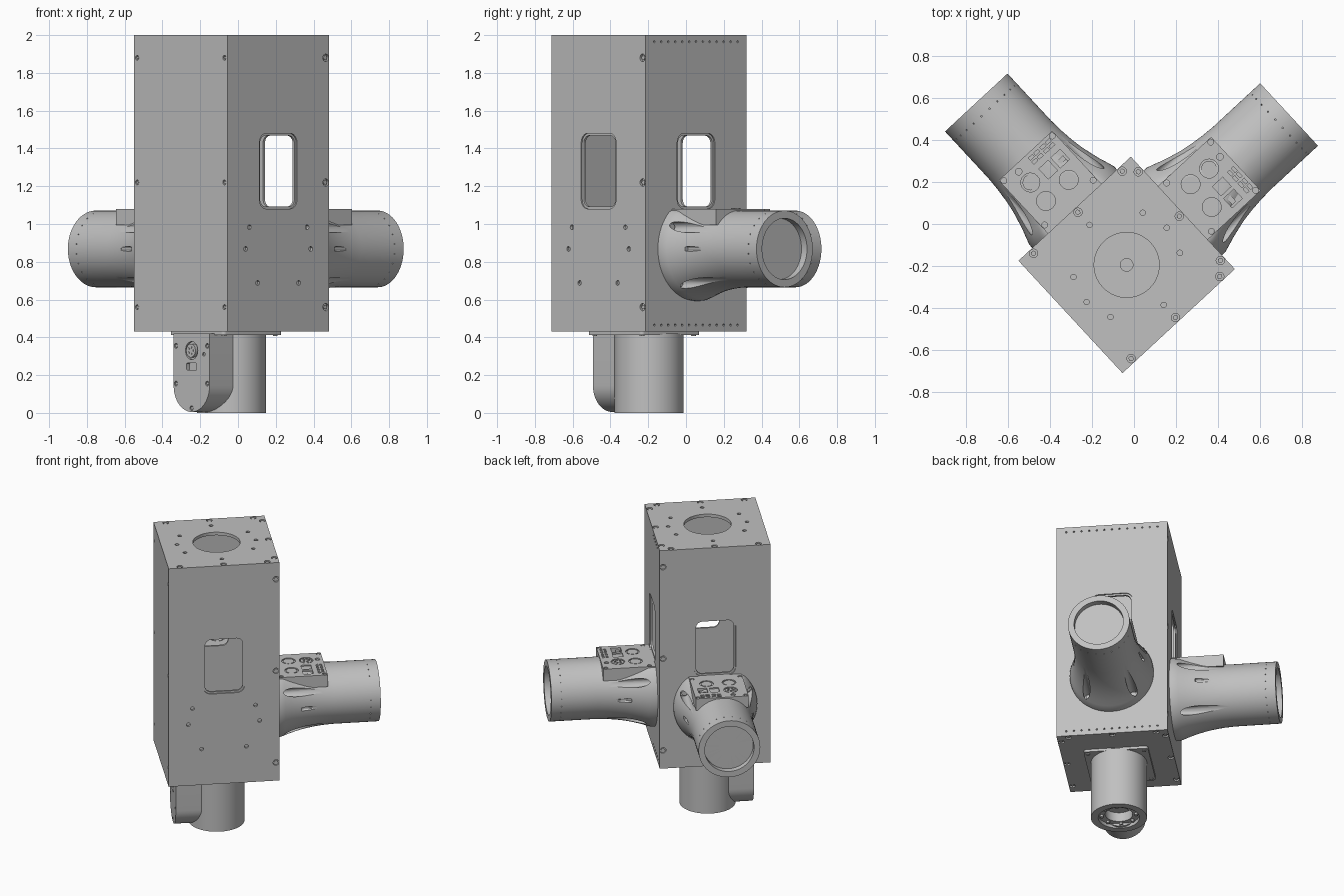
import bpy, bmesh, math
from mathutils import Matrix, Vector

cube = bpy.data.objects.get("Cube")
if cube:
    bpy.data.objects.remove(cube, do_unlink=True)

mat = bpy.data.materials.new("light grey metal")
mat.use_nodes = True
GREY = (0.53, 0.53, 0.53, 1)
mat.diffuse_color = GREY
mat.node_tree.nodes["Principled BSDF"].inputs["Base Color"].default_value = GREY

# Whole assembly is turned about the tower axis
WORLD = Matrix.Translation((-0.035, -0.195, 0)) @ Matrix.Rotation(math.radians(42.8), 4, "Z")
OUTWARD = Matrix(((0, 0, 1, 0), (1, 0, 0, 0), (0, 1, 0, 0), (0, 0, 0, 1)))
HALF, WALL, LOW, TOP = 0.365, 0.022, 0.43, 2.0
AXIS = 0.868
parts = []


def up(angle=0, z=0):
    """Frame with x outward along the angle and z up."""
    return WORLD @ Matrix.Rotation(math.radians(angle), 4, "Z") @ Matrix.Translation((0, 0, z))


def side(angle, z=0, dist=0):
    """Frame with x sideways, y up and z outward along the angle."""
    return up(angle, z) @ OUTWARD @ Matrix.Translation((0, 0, dist))


def disc(r, n=24):
    return [(r * math.cos(math.tau * i / n), r * math.sin(math.tau * i / n)) for i in range(n)]


def rect(w, h, r=0.0, n=6):
    if not r:
        return [(-w, -h), (w, -h), (w, h), (-w, h)]
    pts = []
    for k, (sx, sy) in enumerate([(1, 1), (-1, 1), (-1, -1), (1, -1)]):
        for i in range(n + 1):
            a = math.pi / 2 * (k + i / n)
            pts.append((sx * (w - r) + r * math.cos(a), sy * (h - r) + r * math.sin(a)))
    return pts


def prism(bm, pts, z0, z1, frame, at=(0, 0)):
    lo, hi = [[bm.verts.new(frame @ Vector((x + at[0], y + at[1], z))) for x, y in pts] for z in (z0, z1)]
    bm.faces.new(lo[::-1])
    bm.faces.new(hi)
    for i in range(len(pts)):
        j = (i + 1) % len(pts)
        bm.faces.new((lo[i], lo[j], hi[j], hi[i]))


def lathe(bm, profile, frame, n=72, ceiling=9.0):
    """Spin (radius, height) points round the frame's z; first and last lie on the axis."""
    rings = []
    for r, z in profile:
        pts = disc(r, n) if r else [(0, 0)]
        rings.append([bm.verts.new(frame @ Vector((x, min(y, ceiling), z))) for x, y in pts])
    for a, b in zip(rings, rings[1:]):
        for i in range(n):
            j = (i + 1) % n
            if len(a) == 1:
                bm.faces.new((a[0], b[j], b[i]))
            elif len(b) == 1:
                bm.faces.new((a[i], a[j], b[0]))
            else:
                bm.faces.new((a[i], a[j], b[j], b[i]))


def finish(name, bm):
    bmesh.ops.recalc_face_normals(bm, faces=bm.faces)
    mesh = bpy.data.meshes.new(name)
    bm.to_mesh(mesh)
    bm.free()
    mesh.materials.append(mat)
    obj = bpy.data.objects.new(name, mesh)
    bpy.context.collection.objects.link(obj)
    parts.append(obj)
    return obj


def cut(obj, bm):
    """Subtract the cutter and apply the result."""
    cutter = finish("cutter", bm)
    parts.remove(cutter)
    cutter.hide_render = True
    mod = obj.modifiers.new("cut", "BOOLEAN")
    mod.operation, mod.solver, mod.object = "DIFFERENCE", "EXACT", cutter
    bpy.context.view_layer.update()
    result = bpy.data.meshes.new_from_object(obj.evaluated_get(bpy.context.evaluated_depsgraph_get()))
    obj.modifiers.clear()
    obj.data = result
    bpy.data.objects.remove(cutter, do_unlink=True)


# Tower: hollow square housing
bm = bmesh.new()
prism(bm, rect(HALF, HALF), LOW, TOP, up())
tower = finish("tower_housing", bm)
bm = bmesh.new()
prism(bm, rect(HALF - WALL, HALF - WALL), LOW + WALL, TOP - WALL, up())
cut(tower, bm)

# Counterbored screws, plain holes and window recesses in the tower
BOLTS = [(s * x, y) for s in (-1, 1) for x, y in ((0.208, 0.115), (0.235, 0), (0.148, -0.18))]
holes, screws, through = bmesh.new(), bmesh.new(), bmesh.new()


def screw(frame, at, r=0.02):
    prism(holes, disc(r, 16), -0.012, 0.01, frame, at)
    prism(screws, disc(r * 0.65, 6), -0.016, -0.004, frame, at)


lid = up(0, TOP)
base = up(0, LOW) @ Matrix.Rotation(math.pi, 4, "X")
for frame in (lid, base):
    for t in (-0.288, 0, 0.288):
        for at in ((0.342, t), (t, 0.342), (t, -0.342)):
            screw(frame, at)
for a in (0, 30, 90, 150, 180, 210, 270, 330):
    spot = (0.26 * math.cos(math.radians(a)), 0.26 * math.sin(math.radians(a)))
    prism(holes, disc(0.013, 12), -0.015, 0.01, lid, spot)
for z in (0.56, 1.22, 1.88):
    screw(side(-90, z, HALF), (0.343, 0))
    screw(side(90, z, HALF), (-0.343, 0))
    for t in (-0.34, 0.34):
        screw(side(180, z, HALF), (t, 0), 0.013)
for at in BOLTS:
    prism(holes, disc(0.013, 12), -0.015, 0.01, side(-90, AXIS, HALF), at)
for z in (LOW + 0.035, TOP - 0.035):
    for i in range(13):
        prism(holes, disc(0.006, 8), -0.01, 0.01, side(0, z, HALF), (0.05 * (i - 6), 0))
for a in (0, 90, -90):
    window = side(a, 1.28, HALF)
    prism(holes, rect(0.136, 0.2, 0.05), -0.008, 0.01, window)
    prism(through, rect(0.124, 0.188, 0.04), -0.05, 0.02, window)
prism(through, disc(0.155, 64), -0.05, 0.02, lid)
prism(through, disc(0.03), -0.012, 0.05, up(0, LOW + WALL))
cut(tower, holes)
cut(tower, through)
finish("tower_screws", screws)

# Two flared side tubes with a connector panel on each
FLARE = [(0, 0.35), (0.275, 0.35), (0.275, 0.385), (0.264, 0.42), (0.25, 0.46), (0.236, 0.51), (0.224, 0.56),
         (0.214, 0.62), (0.207, 0.68), (0.203, 0.75), (0.203, 1.055), (0.162, 1.055), (0.162, 1.012), (0, 1.012)]
for label, a in (("left", 0), ("right", 90)):
    axis = side(a, AXIS)
    bm = bmesh.new()
    lathe(bm, FLARE, axis, ceiling=0.204)
    tube = finish(label + "_tube", bm)

    # Bolt grooves, side slits and a ring of tiny end holes
    grooves, bolts = bmesh.new(), bmesh.new()
    for x, y in BOLTS:
        if y:
            prism(grooves, disc(0.029, 20), 0.39, 0.78, axis, (x, y))
            prism(bolts, disc(0.019, 12), 0.38, 0.405, axis, (x, y))
        else:
            prism(grooves, disc(0.013, 12), 0.53, 0.63, axis, (x * 0.95, y))
    for i in range(24):
        spot = side(a, AXIS) @ Matrix.Rotation(math.tau * (i + 0.5) / 24, 4, "Z") @ OUTWARD
        prism(grooves, disc(0.004, 6), 0.195, 0.22, spot, (0, 0.99))
    cut(tube, grooves)
    finish(label + "_tube_bolts", bolts)

    # Panel block with recessed sockets; positions are (outward, sideways)
    deck = up(a, 1.08)
    bm = bmesh.new()
    prism(bm, rect(0.175, 0.174), -0.085, 0, deck, (0.535, 0))
    panel = finish(label + "_connector_panel", bm)
    sockets, plugs = bmesh.new(), bmesh.new()
    for at in ((0.6, 0.07), (0.485, 0.075), (0.485, -0.073)):
        prism(sockets, disc(0.045), -0.014, 0.01, deck, at)
        prism(plugs, disc(0.037), -0.02, -0.002, deck, at)
    for x, y in disc(0.02, 5):
        prism(plugs, disc(0.006, 8), -0.01, 0.004, deck, (0.6 + x, 0.07 + y))
    for t in (-0.034, -0.112):
        prism(sockets, rect(0.033, 0.03), -0.03, 0.01, deck, (0.587, t))
        prism(plugs, rect(0.012, 0.02), -0.035, -0.012, deck, (0.577, t))
    for d in (0.66, 0.685):
        for t in (-0.125, -0.09, -0.05, -0.015):
            prism(sockets, rect(0.007, 0.013), -0.008, 0.01, deck, (d, t))
    prism(sockets, disc(0.016, 16), -0.008, 0.01, deck, (0.676, 0.076))
    for d in (0.405, 0.692):
        for t in (-0.157, 0.157):
            prism(sockets, disc(0.014, 14), -0.01, 0.01, deck, (d, t))
            prism(plugs, disc(0.009, 6), -0.015, -0.003, deck, (d, t))
    cut(panel, sockets)
    finish(label + "_panel_connectors", plugs)

# Mounting flange under the tower
bm = bmesh.new()
prism(bm, rect(0.212, 0.212, 0.02), 0.412, 0.432, up(), (-0.04, 0))
for x in (-0.225, 0.145):
    for y in (-0.185, 0.185):
        prism(bm, disc(0.013, 12), 0.406, 0.414, up(), (x, y))
finish("mounting_flange", bm)

# Lower column with a stepped bore
bm = bmesh.new()
lathe(bm, [(0, 0.09), (0.09, 0.09), (0.09, 0.025), (0.135, 0.025), (0.135, 0),
           (0.183, 0), (0.183, 0.42), (0, 0.42)], up())
for x, y in disc(0.113, 8):
    prism(bm, disc(0.012, 12), 0.01, 0.03, up(), (x, y))
finish("lower_column", bm)

# Round-bottomed foot cover on the column, with its connectors
bm = bmesh.new()
outline = [(-0.14, 0.42)] + [(-0.14 * math.cos(math.pi * i / 24), 0.145 - 0.14 * math.sin(math.pi * i / 24))
                             for i in range(25)] + [(0.14, 0.42)]
prism(bm, outline, 0.115, 0.287, side(180))
cover = finish("foot_cover", bm)
front = side(180, 0, 0.287)
sockets, plugs = bmesh.new(), bmesh.new()
for at in ((-0.122, 0.355), (0.122, 0.355), (-0.122, 0.155), (0.122, 0.155), (0, 0.025)):
    prism(sockets, disc(0.013, 14), -0.01, 0.01, front, at)
    prism(plugs, disc(0.009, 6), -0.015, -0.003, front, at)
prism(sockets, disc(0.048), -0.014, 0.01, front, (0, 0.33))
prism(plugs, disc(0.036), -0.02, 0.006, front, (0, 0.33))
for x, y in disc(0.018, 5):
    prism(plugs, disc(0.005, 8), 0, 0.01, front, (x, 0.33 + y))
prism(sockets, disc(0.01, 12), -0.01, 0.01, front, (0.095, 0.31))
prism(sockets, rect(0.04, 0.018, 0.006), -0.02, 0.01, front, (0, 0.245))
cut(cover, sockets)
finish("foot_connectors", plugs)

# Smooth curved walls, keep edges sharp
for obj in bpy.context.view_layer.objects:
    obj.select_set(obj in parts)
bpy.context.view_layer.objects.active = parts[0]
bpy.ops.object.shade_smooth_by_angle(angle=math.radians(30))
